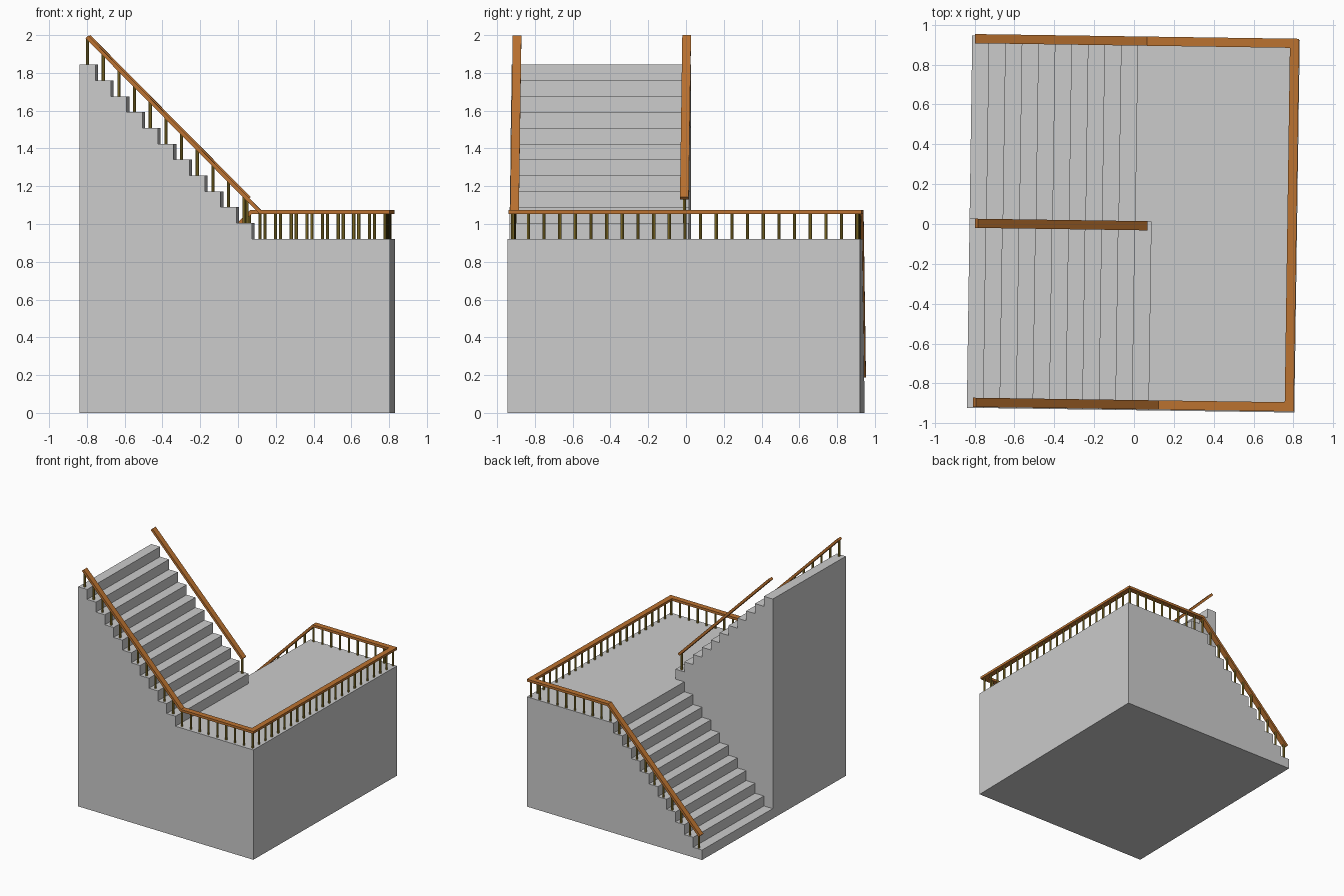
import bpy, bmesh, math
from mathutils import Vector, Matrix

if "Cube" in bpy.data.objects:
    bpy.data.objects.remove(bpy.data.objects["Cube"])

TURN = Matrix.Rotation(-0.0145, 4, 'Z')       # the whole stair sits slightly turned
RISE, TREAD = 0.0838, 0.083
X0, X1, Y0, YM, Y1 = -0.825, 0.818, -0.934, 0.015, 0.934
LAND = 11 * RISE
RAIL_UP = 0.142                               # rail centre above tread
POST_R = 0.0085


def material(name, rgb):
    m = bpy.data.materials.new(name)
    m.diffuse_color = (*rgb, 1)
    m.use_nodes = True
    m.node_tree.nodes["Principled BSDF"].inputs["Base Color"].default_value = m.diffuse_color
    return m


WOOD = material("rail_wood", (0.50, 0.17, 0.03))
BRASS = material("post_brass", (0.33, 0.23, 0.03))


def finish(bm, name, mat=None):
    bmesh.ops.recalc_face_normals(bm, faces=bm.faces)
    bm.transform(TURN)
    me = bpy.data.meshes.new(name)
    bm.to_mesh(me)
    bm.free()
    ob = bpy.data.objects.new(name, me)
    bpy.context.collection.objects.link(ob)
    if mat:
        me.materials.append(mat)
    return ob


def prism(name, profile, ya, yb):
    """Extrude an x-z profile along y."""
    bm = bmesh.new()
    face = bm.faces.new([bm.verts.new((x, ya, z)) for x, z in profile])
    ext = bmesh.ops.extrude_face_region(bm, geom=[face])
    bmesh.ops.translate(bm, vec=(0, yb - ya, 0),
                        verts=[v for v in ext["geom"] if isinstance(v, bmesh.types.BMVert)])
    return finish(bm, name)


def rail(name, pts, w=0.046, t=0.02):
    """Sweep a rectangular section along a path with mitred corners."""
    pts = [Vector(p) for p in pts]
    dirs = [(b - a).normalized() for a, b in zip(pts, pts[1:])]
    sides = [d.cross(Vector((0, 0, 1))).normalized() for d in dirs]
    ups = [s.cross(d) for s, d in zip(sides, dirs)]
    bm = bmesh.new()
    rings = []
    for i, p in enumerate(pts):
        a, b = max(i - 1, 0), min(i, len(dirs) - 1)
        s = (sides[a] + sides[b]) / (1 + sides[a].dot(sides[b])) * w / 2
        u = (ups[a] + ups[b]) / (1 + ups[a].dot(ups[b])) * t / 2
        rings.append([bm.verts.new(p + q) for q in (s + u, u - s, -s - u, s - u)])
    for r, q in zip(rings, rings[1:]):
        for k in range(4):
            bm.faces.new((r[k], r[(k + 1) % 4], q[(k + 1) % 4], q[k]))
    bm.faces.new(rings[0])
    bm.faces.new(rings[-1])
    return finish(bm, name, WOOD)


def posts(name, feet):
    """Slim round posts standing on the given points."""
    bm = bmesh.new()
    h = RAIL_UP - 0.004
    for x, y, z in feet:
        bmesh.ops.create_cone(bm, cap_ends=True, segments=8, radius1=POST_R, radius2=POST_R,
                              depth=h, matrix=Matrix.Translation((x, y, z + h / 2)))
    return finish(bm, name, BRASS)


# Solid stair: lower flight at the back, upper flight at the front, shared landing
low = [(X0, 0)]
up = [(X0, 0), (X0, 22 * RISE)]
for k in range(11):
    x = X0 + k * TREAD
    low += [(x, k * RISE), (x, (k + 1) * RISE)] if k else [(x, RISE)]
    x += TREAD
    up += [(x, (22 - k) * RISE), (x, (21 - k) * RISE)]
end = [(X1, LAND), (X1, 0)]
stair = prism("stair_body", up + end, Y0, YM)
lower = prism("lower_flight_helper", low + end, YM, Y1)
mod = stair.modifiers.new("union", 'BOOLEAN')
mod.operation, mod.solver, mod.object = 'UNION', 'EXACT', lower
bpy.context.view_layer.objects.active = stair
bpy.ops.object.modifier_apply(modifier=mod.name)
bpy.data.objects.remove(lower)

# Handrails
SLOPE = RISE / TREAD
ZR = LAND + RAIL_UP
YF, YI, YB, XR = -0.906, -0.008, 0.918, 0.792
XF, XB = 0.131, 0.056                          # where slopes meet the level rail


def z_up(x): return ZR + (XF - x) * SLOPE


rail("outer_handrail", [(-0.804, YB, ZR - (XB + 0.804) * SLOPE), (XB, YB, ZR), (XR, YB, ZR),
                        (XR, YF, ZR), (XF, YF, ZR), (-0.787, YF, z_up(-0.787))])
rail("inner_handrail", [(-0.79, YI, z_up(-0.79)), (0.06, YI, z_up(0.06))])

# Posts: one per tread on each flight, even spacing round the landing
mid = X0 + TREAD / 2
posts("upper_flight_posts", [(mid + k * TREAD, YF, (22 - k) * RISE) for k in range(11)])
posts("lower_flight_posts", [(mid + k * TREAD, YB, (k + 1) * RISE) for k in range(10)])
posts("inner_rail_post", [(mid + 10 * TREAD, YI, 12 * RISE)])
xb, xf = mid + 10 * TREAD, mid + 11 * TREAD
posts("landing_back_posts", [(xb + (XR - xb) * k / 9, YB, LAND) for k in range(9)])
posts("landing_front_posts", [(xf + (XR - xf) * k / 8, YF, LAND) for k in range(8)])
posts("landing_side_posts", [(XR, YF + (YB - YF) * k / 22, LAND) for k in range(23)])
